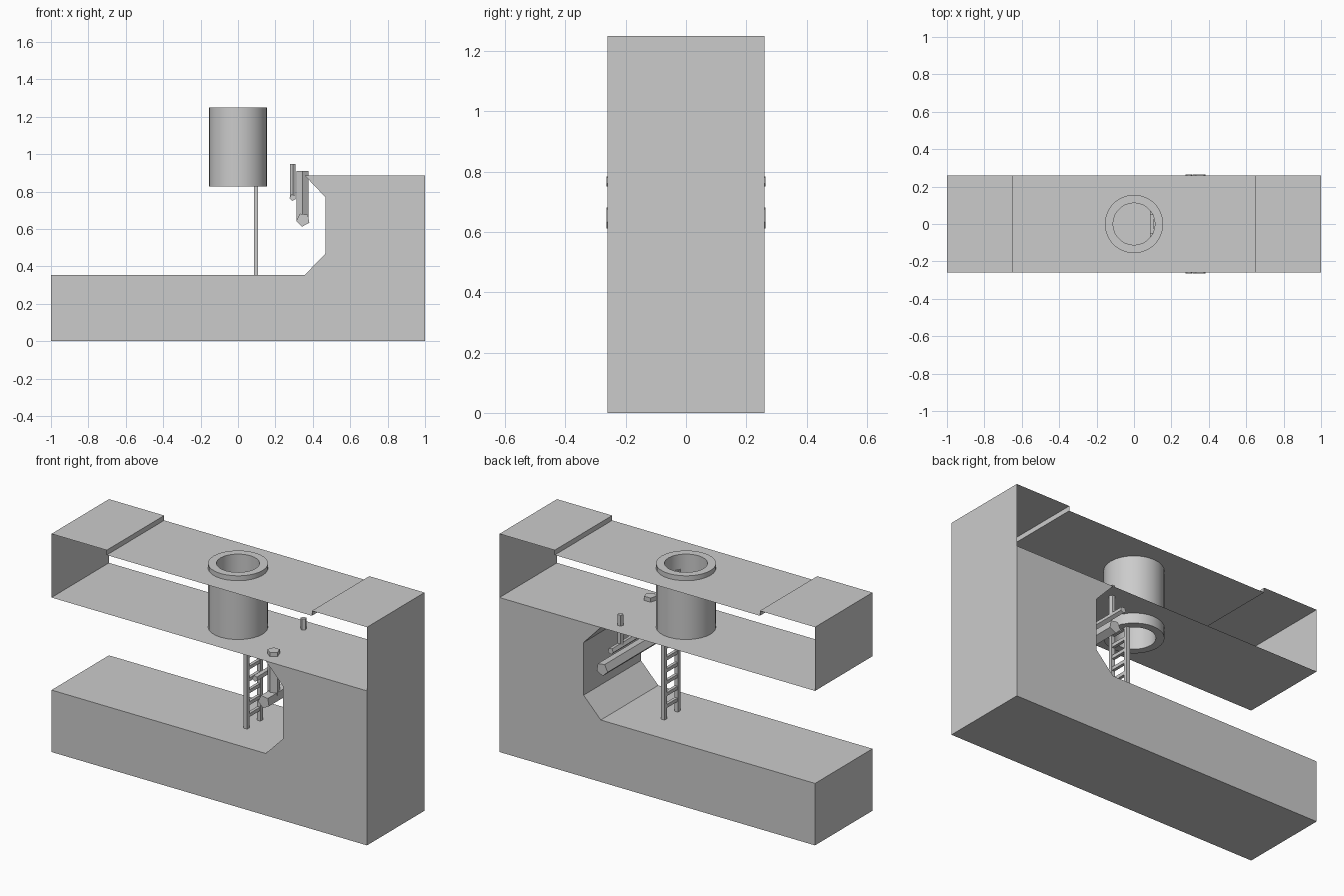
import bpy, bmesh, math
from mathutils import Matrix, Vector

if "Cube" in bpy.data.objects:
    bpy.data.objects.remove(bpy.data.objects["Cube"])

W = 0.26          # half width in y
SEG = 28          # shaft sides
R_OUT, R_IN = 0.156, 0.112


def finish(name, bm):
    me = bpy.data.meshes.new(name)
    bm.to_mesh(me)
    bm.free()
    ob = bpy.data.objects.new(name, me)
    bpy.context.collection.objects.link(ob)
    return ob


def strip(bm, pts):
    """Sheet made by sweeping an xz polyline across y."""
    rows = [[bm.verts.new((x, y, z)) for y in (-W, W)] for x, z in pts]
    for a, b in zip(rows, rows[1:]):
        bm.faces.new((a[0], b[0], b[1], a[1]))
    return rows


def holed_sheet(name, x0, x1, z, up):
    """Flat sheet with a round opening for the shaft."""
    bm = bmesh.new()
    rect = [(x0, -W), (x1, -W), (x1, W), (x0, W)]
    ring = [(R_OUT * math.cos(2 * math.pi * i / SEG), R_OUT * math.sin(2 * math.pi * i / SEG))
            for i in range(SEG)]
    edges = []
    for loop in (rect, ring):
        vs = [bm.verts.new((x, y, z)) for x, y in loop]
        edges += [bm.edges.new((vs[i], vs[(i + 1) % len(vs)])) for i in range(len(vs))]
    bmesh.ops.triangle_fill(bm, use_beauty=True, use_dissolve=False, edges=edges)
    for f in bm.faces:
        f.normal_update()
        if (f.normal.z > 0) != up:
            f.normal_flip()
    return finish(name, bm)


def pipe(name, p, q, r, sides=5, turn=0.0):
    """Low-sided capped pipe from p to q."""
    p, q = Vector(p), Vector(q)
    d = q - p
    bm = bmesh.new()
    rot = d.to_track_quat('Z', 'X' if abs(d.y) > abs(d.z) else 'Y').to_matrix().to_4x4()
    bmesh.ops.create_cone(bm, cap_ends=True, segments=sides, radius1=r, radius2=r, depth=d.length,
                          matrix=Matrix.Translation((p + q) / 2) @ rot @ Matrix.Rotation(turn, 4, 'Z'))
    return finish(name, bm)


def add_box(bm, center, size):
    bmesh.ops.create_cube(bm, size=1, matrix=Matrix.Translation(center) @ Matrix.Diagonal((*size, 1)))


# ground block: floor, chamfered tunnel wall and side earth
profile = [(-1, 0), (1, 0), (1, 0.885), (0.358, 0.885), (0.467, 0.77),
           (0.467, 0.468), (0.358, 0.355), (-1, 0.355)]
bm = bmesh.new()
rows = strip(bm, profile + profile[:1])
bm.faces.new([r[0] for r in rows[:-1]])
bm.faces.new([r[1] for r in rows[:-1]])
bmesh.ops.remove_doubles(bm, verts=bm.verts, dist=1e-5)
bmesh.ops.recalc_face_normals(bm, faces=bm.faces)
finish("ground_block", bm)

# tunnel ceiling and road: thin sheets, open at front and back
holed_sheet("tunnel_ceiling", -1, 0.358, 0.885, False)
holed_sheet("road", -0.65, 0.65, 1.222, True)

# pavements: end wall, walkway and kerb on each side
for s, side in ((-1, "left"), (1, "right")):
    bm = bmesh.new()
    strip(bm, [(s, 0.885), (s, 1.25), (s * 0.65, 1.25), (s * 0.65, 1.222)])
    if s < 0:
        bmesh.ops.reverse_faces(bm, faces=bm.faces)
    for f in bm.faces:
        f.normal_update()
    up = [f for f in bm.faces if abs(f.normal.z) > 0.5][0]
    if up.normal.z < 0:
        bmesh.ops.reverse_faces(bm, faces=bm.faces)
    finish(side + "_pavement", bm)

# access shaft: thick open tube
bm = bmesh.new()
section = [(R_OUT, 0.826), (R_OUT, 1.25), (R_IN, 1.25), (R_IN, 0.826)]
vs = [bm.verts.new((r, 0, z)) for r, z in section]
es = [bm.edges.new((vs[i], vs[(i + 1) % 4])) for i in range(4)]
bmesh.ops.spin(bm, geom=vs + es, axis=(0, 0, 1), cent=(0, 0, 0), steps=SEG,
               angle=2 * math.pi, use_merge=True)
bmesh.ops.remove_doubles(bm, verts=bm.verts, dist=1e-5)
bmesh.ops.recalc_face_normals(bm, faces=bm.faces)
shaft = finish("access_shaft", bm)
bpy.context.view_layer.objects.active = shaft
shaft.select_set(True)
bpy.ops.object.shade_smooth_by_angle(angle=math.radians(35))

# ladder: two rails and evenly spaced rungs
bm = bmesh.new()
LX, T, Z0, Z1 = 0.097, 0.022, 0.355, 1.165
for y in (-0.06, 0.06):
    add_box(bm, (LX, y, (Z0 + Z1) / 2), (T, T, Z1 - Z0))
for i in range(11):
    add_box(bm, (LX, 0, Z0 + 0.07 + i * 0.068), (T * 0.8, 0.11, T * 0.9))
finish("ladder", bm)

# service pipes along the tunnel wall, with risers through the ceiling
pipe("large_pipe", (0.348, -0.264, 0.649), (0.348, 0.264, 0.649), 0.037, turn=math.radians(26))
pipe("large_riser", (0.345, -0.17, 0.649), (0.345, -0.17, 0.909), 0.034)
pipe("small_pipe", (0.293, -0.264, 0.768), (0.293, 0.264, 0.768), 0.018, turn=math.radians(26))
pipe("small_riser", (0.293, 0.175, 0.768), (0.293, 0.175, 0.947), 0.016)
